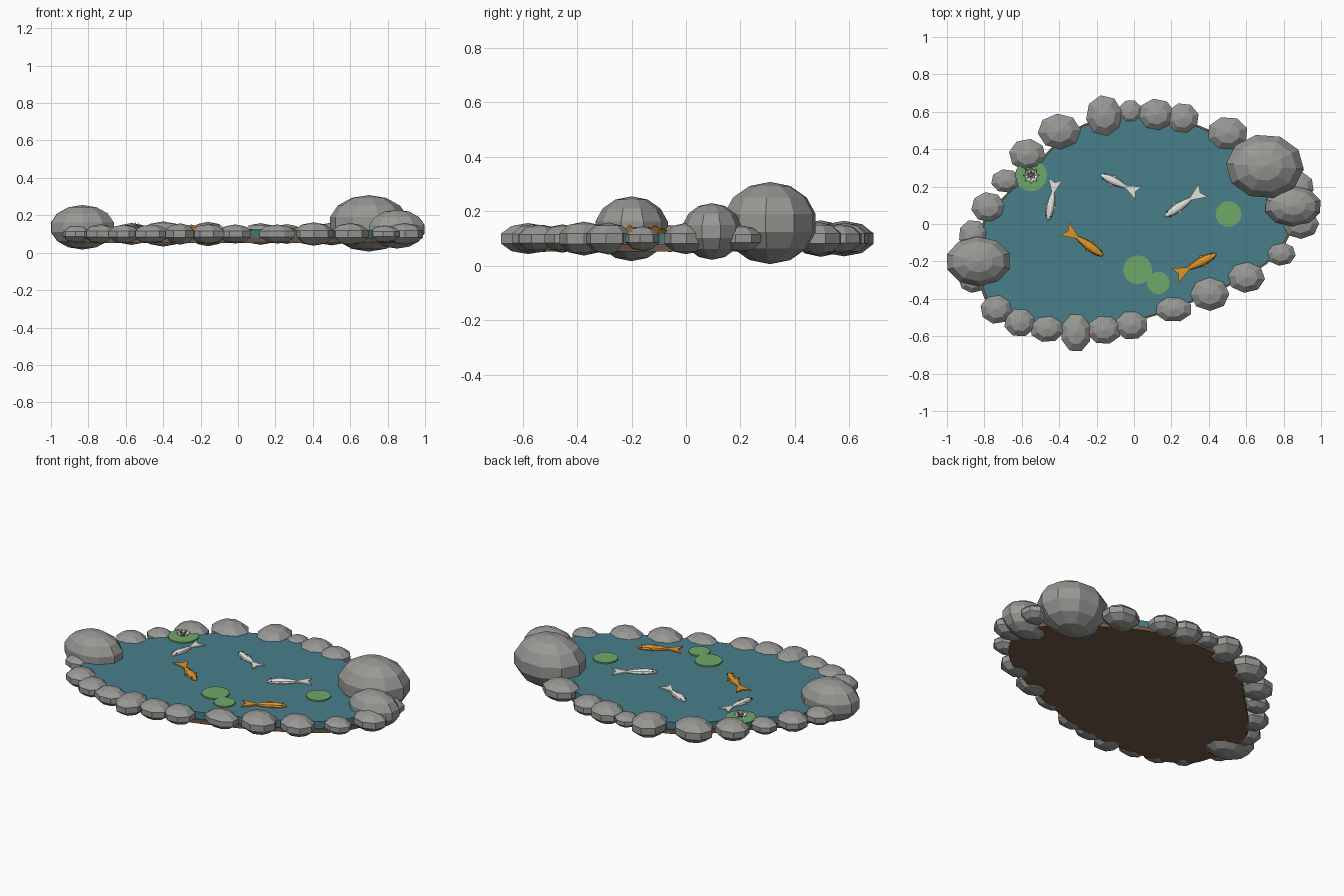
import bpy, bmesh, math, random
from mathutils import Matrix, Vector

if "Cube" in bpy.data.objects:
    bpy.data.objects.remove(bpy.data.objects["Cube"])

random.seed(4)


def material(name, r, g, b):
    m = bpy.data.materials.new(name)
    lin = [((c / 255 + 0.055) / 1.055) ** 2.4 for c in (r, g, b)]
    m.diffuse_color = (*lin, 1)
    m.use_nodes = True
    m.node_tree.nodes["Principled BSDF"].inputs["Base Color"].default_value = m.diffuse_color
    return m


STONE = material("stone grey", 152, 152, 149)
WATER = material("water teal", 72, 127, 139)
EARTH = material("earth brown", 116, 90, 72)
LEAF = material("leaf green", 112, 168, 104)
ORANGE = material("fish orange", 222, 148, 42)
WHITE = material("pearl white", 226, 226, 222)
BLACK = material("eye black", 35, 33, 32)
PINK = material("blossom pink", 205, 160, 150)


def finish(name, bm, *mats):
    bmesh.ops.recalc_face_normals(bm, faces=bm.faces)
    me = bpy.data.meshes.new(name)
    bm.to_mesh(me)
    bm.free()
    for m in mats:
        me.materials.append(m)
    ob = bpy.data.objects.new(name, me)
    bpy.context.collection.objects.link(ob)
    return ob


def slab(bm, outline, z0, z1):
    """Prism between two heights from a 2D outline."""
    face = bm.faces.new([bm.verts.new((x, y, z0)) for x, y in outline])
    top = bmesh.ops.extrude_face_region(bm, geom=[face])["geom"]
    for v in top:
        if isinstance(v, bmesh.types.BMVert):
            v.co.z = z1


def smooth_loop(pts, steps=4):
    """Closed Catmull-Rom curve through the points."""
    out, n = [], len(pts)
    for i in range(n):
        a, b, c, d = (Vector(pts[(i + k) % n]) for k in (-1, 0, 1, 2))
        for s in range(steps):
            t = s / steps
            out.append(0.5 * (2 * b + (c - a) * t + (2 * a - 5 * b + 4 * c - d) * t * t
                              + (3 * b - a - 3 * c + d) * t ** 3))
    return out


# pond bed and water
shore = smooth_loop([(-.80, -.36), (-.83, -.18), (-.80, 0), (-.71, .12), (-.53, .30),
                     (-.36, .47), (-.16, .56), (.10, .57), (.34, .52), (.52, .42),
                     (.74, .27), (.85, .10), (.82, -.06), (.70, -.21), (.43, -.36),
                     (.12, -.48), (-.12, -.54), (-.35, -.55), (-.60, -.52), (-.74, -.45)])
bm = bmesh.new()
slab(bm, [p * 1.015 for p in shore], .053, .078)
finish("pond_bed", bm, EARTH)
bm = bmesh.new()
slab(bm, shore, .078, .12)
finish("water", bm, WATER)


def rock(name, x, y, rx, ry, z, rz, seg, rings):
    bm = bmesh.new()
    bmesh.ops.create_uvsphere(bm, u_segments=seg, v_segments=rings, radius=1)
    turn = Matrix.Rotation(random.uniform(0, math.tau), 4, "Z")
    bmesh.ops.transform(bm, verts=bm.verts, matrix=turn)
    # fit the faceted stone exactly to its half sizes
    wx = max(abs(v.co.x) for v in bm.verts)
    wy = max(abs(v.co.y) for v in bm.verts)
    for v in bm.verts:
        v.co = (x + v.co.x * rx / wx, y + v.co.y * ry / wy, z + v.co.z * rz)
    finish(name, bm, STONE)


# boulders
rock("boulder_right", .70, .308, .208, .168, .157, .151, 10, 7)
rock("boulder_left", -.832, -.20, .168, .133, .136, .119, 10, 7)
rock("boulder_right_small", .85, .095, .147, .108, .126, .104, 10, 7)

# ring of edge stones: centre x, y, half width, half depth
EDGE = [(-.16, .58, .096, .108), (-.02, .60, .062, .06), (.12, .585, .096, .085),
        (.26, .565, .085, .08), (.50, .485, .105, .085), (-.40, .495, .115, .095),
        (-.57, .37, .098, .085), (-.685, .23, .078, .062), (-.78, .09, .09, .08),
        (-.86, -.06, .075, .08), (-.86, -.30, .078, .068), (-.735, -.455, .085, .078),
        (-.61, -.525, .082, .075), (-.465, -.56, .09, .07), (-.31, -.58, .078, .10),
        (-.16, -.565, .09, .075), (-.015, -.54, .085, .075), (.21, -.455, .095, .065),
        (.405, -.375, .105, .09), (.60, -.285, .10, .083), (.785, -.16, .08, .063),
        (.89, 0, .10, .08), (.885, .20, .075, .075)]
for i, (x, y, rx, ry) in enumerate(EDGE):
    rock(f"edge_stone_{i + 1}", x, y, rx, ry, .1, .32 * (rx + ry), 8, 5)


def ball(bm, matrix, seg, rings, mat=0):
    verts = bmesh.ops.create_uvsphere(bm, u_segments=seg, v_segments=rings,
                                      radius=1, matrix=matrix)["verts"]
    for f in {f for v in verts for f in v.link_faces}:
        f.material_index = mat
    return verts


def fish(name, head, tail, mat):
    """Fish with its nose at head and tail tip at tail."""
    head, tail = Vector(head), Vector(tail)
    length = (head - tail).length
    bm = bmesh.new()
    lie = Matrix.Rotation(math.pi / 2, 4, "Y")
    # body tapering toward the tail
    body = ball(bm, Matrix.Diagonal((.36, .1, .08, 1)) @ lie, 10, 8)
    for v in body:
        if v.co.x < 0:
            v.co.y *= 1 + v.co.x
            v.co.z *= 1 + v.co.x
        v.co.x += .14
    # forked tail and side fins
    slab(bm, [(-.15, .02), (-.5, .17), (-.42, 0), (-.5, -.17), (-.15, -.02)], -.01, .02)
    for s in (1, -1):
        slab(bm, [(.26, .08 * s), (.14, .15 * s), (.16, .07 * s)], 0, .02)
        ball(bm, Matrix.Translation((.4, .06 * s, .04)) @ Matrix.Scale(.017, 4), 6, 4, 1)
    # back fin
    fin = [(.22, .07), (.08, .11), (.02, .06)]
    bm.faces.new([bm.verts.new((x, 0, z)) for x, z in fin])
    ob = finish(name, bm, mat, BLACK)
    mid, d = (head + tail) / 2, head - tail
    ob.location = (mid.x, mid.y, .124)
    ob.rotation_euler.z = math.atan2(d.y, d.x)
    ob.scale = (length,) * 3


fish("orange_fish_1", (-.165, -.17), (-.37, -.025), ORANGE)
fish("orange_fish_2", (.44, -.16), (.22, -.275), ORANGE)
fish("white_fish_1", (-.18, .265), (.025, .165), WHITE)
fish("white_fish_2", (-.46, .02), (-.42, .24), WHITE)
fish("white_fish_3", (.165, .04), (.37, .18), WHITE)

# lily pads
for i, (x, y, r) in enumerate([(-.55, .26, .085), (.02, -.245, .077),
                               (.13, -.315, .06), (.505, .053, .069)]):
    bm = bmesh.new()
    bmesh.ops.create_cone(bm, cap_ends=True, segments=20, radius1=r, radius2=r, depth=.008,
                          matrix=Matrix.Translation((x, y, .124)))
    finish(f"lily_pad_{i + 1}", bm, LEAF)

# water lily blossom: two rings of pointed petals around a heart
bm = bmesh.new()
for count, reach, rise in ((8, .045, .022), (6, .025, .036)):
    for k in range(count):
        turn = Matrix.Rotation(math.tau * (k + .5 * (count == 6)) / count, 3, "Z")
        pts = [(.004, 0, 0), (reach * .6, -reach * .27, rise * .55),
               (reach, 0, rise), (reach * .6, reach * .27, rise * .55)]
        keel = bm.verts.new(turn @ Vector((reach * .6, 0, rise * .3)))
        v = [bm.verts.new(turn @ Vector(p)) for p in pts]
        for a in range(4):
            bm.faces.new((v[a], v[(a + 1) % 4], keel))
ball(bm, Matrix.Translation((0, 0, .008)) @ Matrix.Scale(.01, 4), 8, 5, 1)
finish("lily_blossom", bm, WHITE, PINK).location = (-.55, .26, .129)
